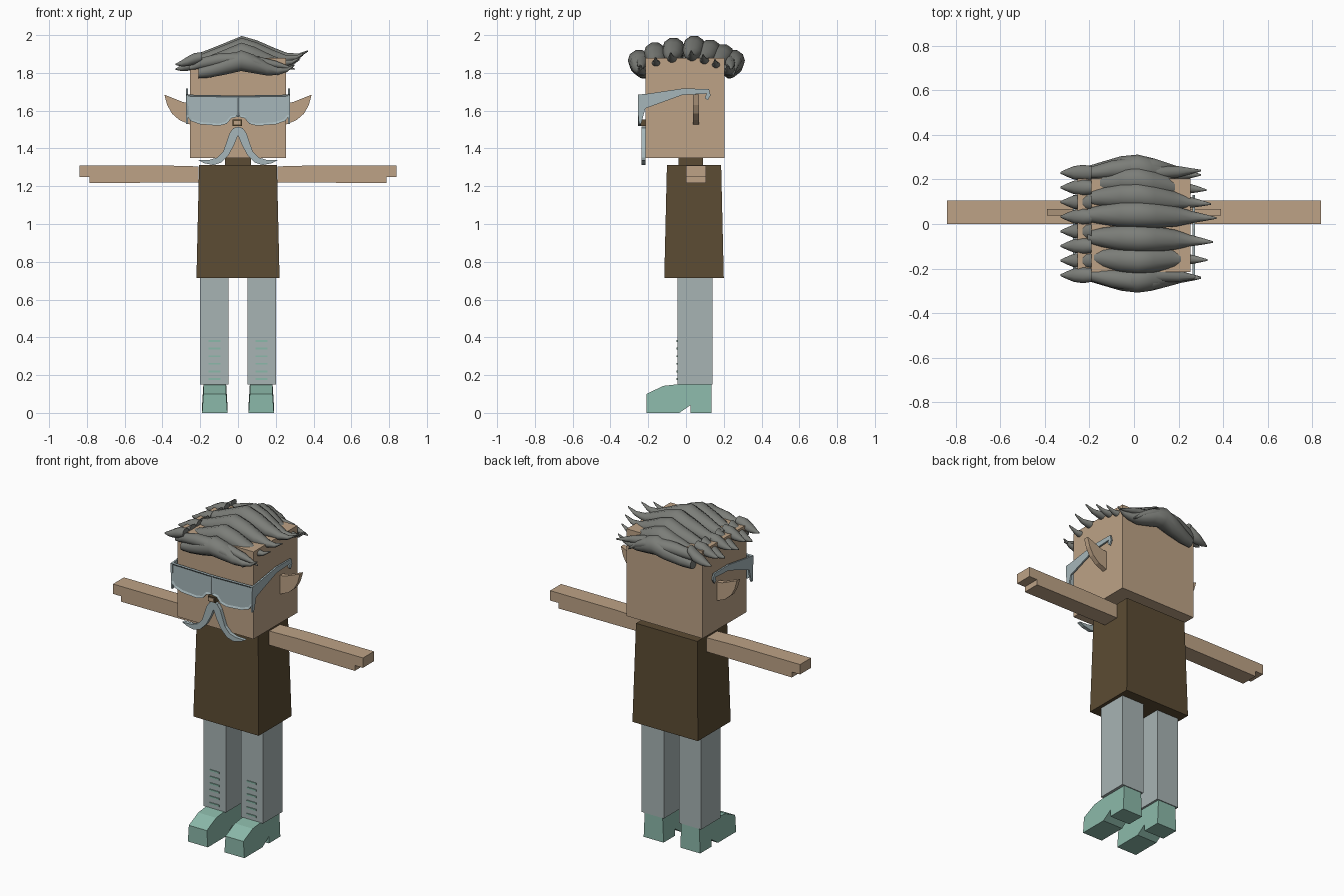
import bpy, bmesh, math

cube = bpy.data.objects.get("Cube")
if cube:
    bpy.data.objects.remove(cube, do_unlink=True)


def material(name, r, g, b):
    m = bpy.data.materials.new(name)
    m.use_nodes = True
    m.diffuse_color = (r, g, b, 1)
    m.node_tree.nodes["Principled BSDF"].inputs["Base Color"].default_value = (r, g, b, 1)
    return m


SKIN = material("tan skin", 0.51, 0.365, 0.24)
BROWN = material("dark brown cloth", 0.105, 0.07, 0.033)
PALE = material("pale grey cloth", 0.39, 0.455, 0.455)
ICE = material("pale blue grey", 0.38, 0.47, 0.49)
TEAL = material("teal leather", 0.26, 0.485, 0.40)
HAIR = material("grey hair", 0.20, 0.207, 0.19)


def finish(name, bm, mat):
    bmesh.ops.recalc_face_normals(bm, faces=bm.faces)
    me = bpy.data.meshes.new(name)
    bm.to_mesh(me)
    bm.free()
    me.materials.append(mat)
    ob = bpy.data.objects.new(name, me)
    bpy.context.collection.objects.link(ob)
    return ob


def box(name, lo, hi, mat, inset=0.0):
    """Box between two corners, with the top pulled in by inset."""
    bm = bmesh.new()
    bmesh.ops.create_cube(bm, size=1)
    for v in bm.verts:
        top = v.co.z > 0
        for i in range(3):
            high = v.co[i] > 0
            v.co[i] = hi[i] if high else lo[i]
            if top and i < 2:
                v.co[i] += -inset if high else inset
    return finish(name, bm, mat)


def prism(name, pts, axis, a, b, mat, side=1, adjust=None, rim=0):
    """Extrude a profile along x (points are y, z) or y (points are x, z)."""
    bm = bmesh.new()

    def place(p, d):
        return (d, p[0], p[1]) if axis == "x" else (p[0], d, p[1])
    near = [bm.verts.new(place(p, a)) for p in pts]
    far = [bm.verts.new(place(p, b)) for p in pts]
    front = bm.faces.new(near)
    bm.faces.new(far[::-1])
    for i in range(len(pts)):
        j = (i + 1) % len(pts)
        bm.faces.new((near[i], far[i], far[j], near[j]))
    bmesh.ops.recalc_face_normals(bm, faces=bm.faces)
    if rim:
        bmesh.ops.inset_region(bm, faces=[front], thickness=rim, depth=-rim / 2)
    for v in bm.verts:
        if adjust:
            adjust(v.co)
        v.co.x *= side
    return finish(name, bm, mat)


def lock(name, stations):
    """Smooth tapering hair lock through (x, y, z, half width, half height)."""
    bm = bmesh.new()
    rings = []
    for x, y, z, ry, rz in stations:
        rings.append([bm.verts.new((x, y + ry * math.cos(k * math.pi / 5),
                                    z + rz * math.sin(k * math.pi / 5))) for k in range(10)])
    for r, s in zip(rings, rings[1:]):
        for k in range(10):
            j = (k + 1) % 10
            bm.faces.new((r[k], r[j], s[j], s[k]))
    bm.faces.new(rings[0])
    bm.faces.new(rings[-1])
    for f in bm.faces:
        f.smooth = len(f.verts) == 4
    return finish(name, bm, HAIR)


# Head, neck and torso
box("head", (-0.255, -0.215, 1.35), (0.255, 0.205, 1.88), SKIN)
box("neck", (-0.07, -0.04, 1.3), (0.07, 0.09, 1.352), BROWN)
box("torso", (-0.22, -0.115, 0.715), (0.22, 0.2, 1.312), BROWN, 0.014)

# Profiles used on both sides
ARM = [(0.21, 1.305), (0.4, 1.31), (0.84, 1.31), (0.84, 1.25), (0.785, 1.25),
       (0.785, 1.217), (0.21, 1.22)]
SHOE = [(-0.21, 0), (-0.21, 0.1), (-0.12, 0.143), (-0.04, 0.152), (0.135, 0.15),
        (0.135, 0), (0.025, 0), (0.025, 0.042), (-0.035, 0)]
EAR = [(0.25, 1.64), (0.29, 1.645), (0.39, 1.685), (0.375, 1.63), (0.35, 1.585),
       (0.31, 1.55), (0.25, 1.525)]
LENS = [(0, 1.68), (0.275, 1.685), (0.272, 1.575), (0.25, 1.545), (0.2, 1.528),
        (0.1, 1.52), (0.06, 1.53), (0.035, 1.56), (0, 1.568)]
TEMPLE = [(-0.252, 1.685), (-0.2, 1.69), (-0.02, 1.717), (0.122, 1.715), (0.13, 1.68),
          (0.115, 1.655), (0.1, 1.667), (0.108, 1.69), (-0.02, 1.683), (-0.215, 1.612),
          (-0.238, 1.53), (-0.25, 1.53)]
WHISKER = [(0, 1.515), (0.025, 1.508), (0.045, 1.48), (0.062, 1.43), (0.078, 1.385),
           (0.11, 1.352), (0.15, 1.34), (0.21, 1.338), (0.18, 1.322), (0.13, 1.312),
           (0.09, 1.325), (0.05, 1.365), (0.02, 1.42), (0, 1.47)]


def narrow_shoe(co):
    if co.z > 0.045:
        co.x = 0.123 + (co.x - 0.123) * 0.9


for side, label in ((1, "left"), (-1, "right")):
    prism(label + "_arm", ARM, "y", 0, 0.105, SKIN, side)
    prism(label + "_ear", EAR, "y", 0.038, 0.068, SKIN, side)
    x0, x1 = sorted((0.05 * side, 0.2 * side))
    box(label + "_trouser_leg", (x0, -0.045, 0.15), (x1, 0.14, 0.716), PALE)
    prism(label + "_shoe", SHOE, "x", 0.056, 0.19, TEAL, side, narrow_shoe)
    x0, x1 = sorted((0.092 * side, 0.157 * side))
    for i in range(6):
        z = 0.18 + 0.04 * i
        box(f"{label}_lace_{i + 1}", (x0, -0.05, z - 0.005), (x1, -0.042, z + 0.005), TEAL)
    prism(label + "_lens", LENS, "y", -0.255, -0.238, ICE, side, rim=0.012)
    prism(label + "_glasses_temple", TEMPLE, "x", 0.264, 0.274, ICE, side)
    prism(label + "_moustache", WHISKER, "y", -0.236, -0.214, ICE, side)

# Nose
box("nose_bridge", (-0.028, -0.25, 1.52), (0.022, -0.21, 1.552), BROWN)
box("nose_tip", (-0.02, -0.254, 1.526), (0.014, -0.246, 1.546), SKIN)

# Swept hair: middle y, tip y, tip x, drop below the crown
CROWN = [(-0.21, 1.905, 0.5, 0.03), (-0.15, 1.928, 0.7, 0.04), (-0.06, 1.965, 0.95, 0.05),
         (0.02, 1.998, 1, 0.058), (0.1, 1.975, 0.95, 0.052), (0.19, 1.935, 0.75, 0.038),
         (0.26, 1.907, 0.45, 0.022), (0.32, 1.903, 0.25, 0.012), (0.37, 1.92, 0.06, 0.004)]
SWEPT = [(-0.25, -0.27, 0.30, 0.075), (-0.165, -0.18, 0.33, 0.035), (-0.065, -0.09, 0.355, 0.01),
         (0.045, 0.03, 0.37, 0), (0.13, 0.1, 0.345, 0.02), (0.2, 0.17, 0.325, 0.045),
         (0.255, 0.245, 0.30, 0.075)]
for n, (mid, tip, reach, drop) in enumerate(SWEPT):
    stations = []
    for x, top, w, h in CROWN:
        t = max(0, x) / 0.37
        gather = 1 - 0.1 * min(1, abs(x) / 0.2)
        y = (mid * (1 - t) + tip * t) * gather
        px = x * reach / 0.37 if x > 0 else x
        stations.append((px, y, top - drop - h, 0.06 * w, h))
    lock(f"swept_hair_lock_{n + 1}", stations)

# Long drooping locks over the front and back edges of the head
for side, label in ((-1, "front"), (1, "back")):
    lock(label + "_edge_lock", [
        (-0.26, 0.225 * side, 1.825, 0.01, 0.01), (-0.2, 0.23 * side, 1.85, 0.025, 0.03),
        (-0.1, 0.245 * side, 1.87, 0.04, 0.035), (0, 0.255 * side, 1.875, 0.045, 0.035),
        (0.09, 0.255 * side, 1.86, 0.04, 0.03), (0.15, 0.25 * side, 1.835, 0.025, 0.02),
        (0.21, 0.25 * side, 1.79, 0.005, 0.005)])
    lock(label + "_side_wisp", [
        (0.1, 0.23 * side, 1.86, 0.03, 0.03), (0.2, 0.235 * side, 1.845, 0.025, 0.02),
        (0.3, 0.24 * side, 1.82, 0.004, 0.004)])

# Short curls hanging over the other side of the head
for n in range(8):
    y = -0.23 + 0.46 * n / 7
    low = 0.025 if n % 2 else 0
    lock(f"short_curl_{n + 1}", [
        (-0.19, y, 1.885, 0.03, 0.025), (-0.23, y, 1.875 - low, 0.036, 0.032),
        (-0.27, y, 1.86 - low, 0.03, 0.026), (-0.3, y, 1.85 - low, 0.018, 0.016),
        (-0.33, y, 1.845 - low, 0.004, 0.004)])
